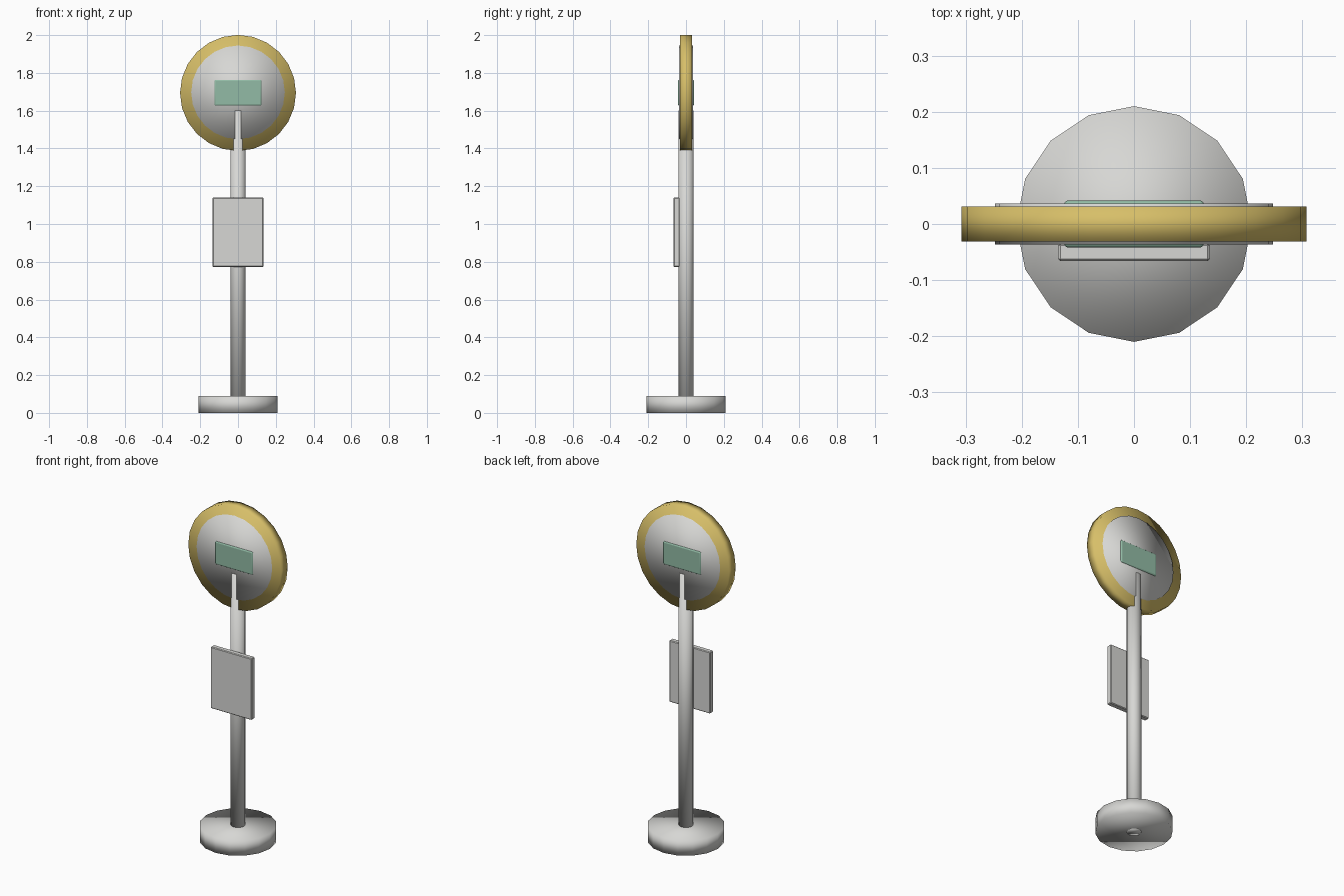
import bpy
import math

if "Cube" in bpy.data.objects:
    bpy.data.objects.remove(bpy.data.objects["Cube"])


def material(name, rgb):
    m = bpy.data.materials.new(name)
    m.diffuse_color = (*rgb, 1.0)
    m.use_nodes = True
    m.node_tree.nodes["Principled BSDF"].inputs["Base Color"].default_value = m.diffuse_color
    return m


GREY = material("light grey", (0.68, 0.68, 0.66))
YELLOW = material("yellow", (0.68, 0.52, 0.14))
GREEN = material("soft green", (0.29, 0.50, 0.38))


def cylinder(name, radius, depth, z, sides, mat, facing_front=False):
    rot = (math.pi / 2, 0, 0) if facing_front else (0, 0, 0)
    bpy.ops.mesh.primitive_cylinder_add(vertices=sides, radius=radius, depth=depth,
                                        location=(0, 0, z), rotation=rot)
    ob = bpy.context.object
    ob.name = name
    ob.data.materials.append(mat)
    bpy.ops.object.shade_smooth()
    return ob


def rounded_box(name, lo, hi, bevel, segments, mat):
    bpy.ops.mesh.primitive_cube_add(size=1, location=[(a + b) / 2 for a, b in zip(lo, hi)])
    ob = bpy.context.object
    ob.name = name
    ob.scale = [b - a for a, b in zip(lo, hi)]
    bpy.ops.object.transform_apply(location=False, rotation=False, scale=True)
    ob.data.materials.append(mat)
    mod = ob.modifiers.new("Bevel", 'BEVEL')
    mod.width = bevel
    mod.segments = segments
    return ob


# Foot and pole (the pole pokes through the sign faces up to 1.6)
cylinder("base", 0.21, 0.09, 0.045, 16, GREY)
cylinder("pole", 0.04, 1.60, 0.80, 16, GREY)

# Round sign: coloured rim disc with a slightly thicker pale disc inside
cylinder("sign_rim", 0.307, 0.062, 1.694, 24, YELLOW, True)
cylinder("sign_face", 0.248, 0.073, 1.697, 24, GREY, True)

# Name plate on both sides of the sign
plate = rounded_box("name_plate", (-0.125, -0.042, 1.626), (0.125, 0.042, 1.764), 0.008, 3, GREEN)
bpy.ops.object.shade_smooth_by_angle(angle=math.radians(40))

# Timetable board on the front of the pole
rounded_box("timetable_board", (-0.135, -0.066, 0.773), (0.135, -0.034, 1.14), 0.004, 1, GREY)
